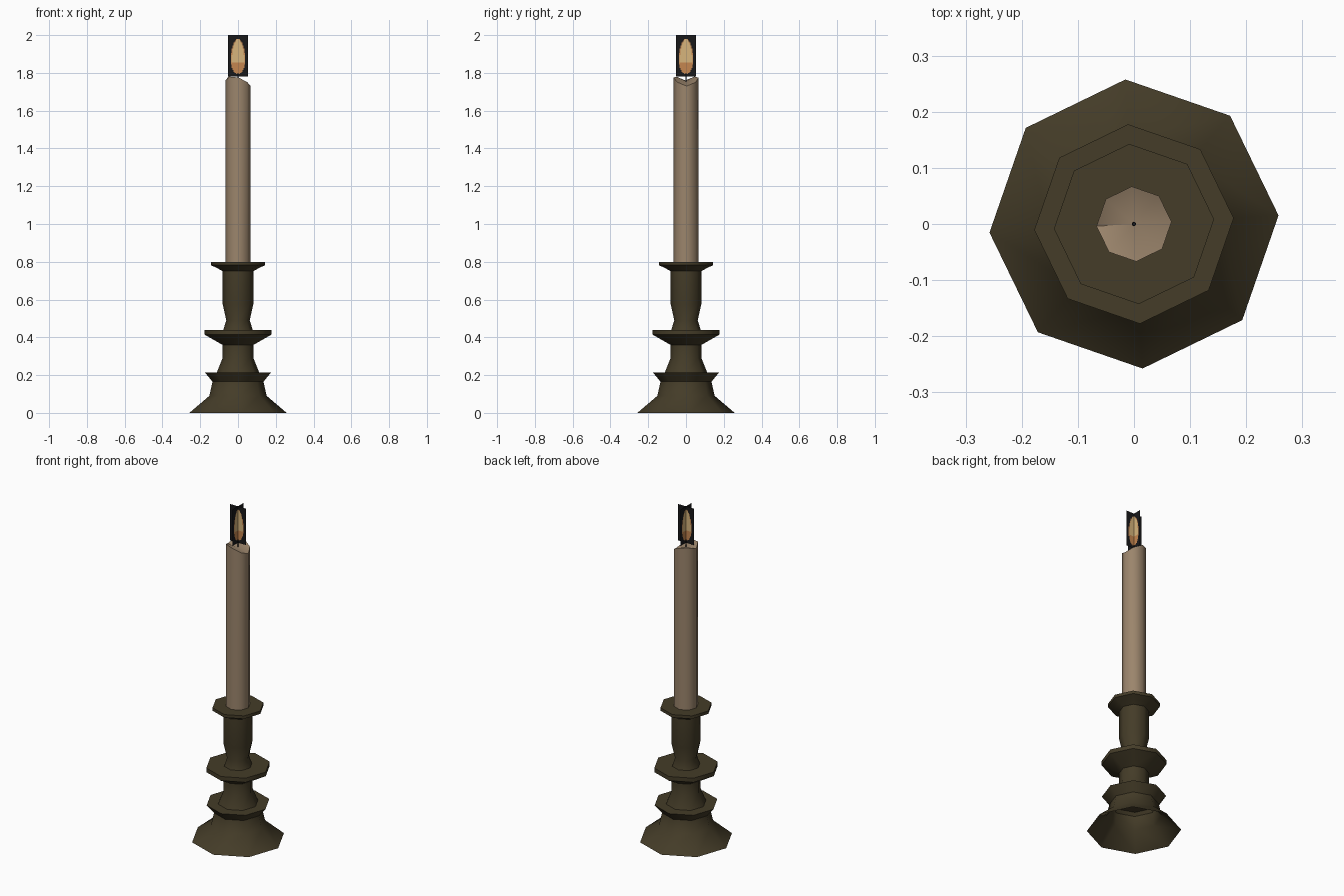
import bpy, bmesh, math

if "Cube" in bpy.data.objects:
    bpy.data.objects.remove(bpy.data.objects["Cube"])

SIDES = 8
TWIST = math.radians(3.4)


def material(name, rgb):
    m = bpy.data.materials.new(name)
    m.diffuse_color = (*rgb, 1)
    m.use_nodes = True
    m.node_tree.nodes["Principled BSDF"].inputs["Base Color"].default_value = m.diffuse_color
    return m


bronze = material("dark bronze", (0.058, 0.045, 0.021))
wax = material("tan wax", (0.33, 0.235, 0.15))
black = material("soot black", (0.009, 0.009, 0.01))
glow = material("flame yellow", (0.68, 0.46, 0.2))
ember = material("flame orange", (0.56, 0.24, 0.08))


def finish(bm, name, mats, smooth=True):
    me = bpy.data.meshes.new(name)
    bm.to_mesh(me)
    bm.free()
    ob = bpy.data.objects.new(name, me)
    bpy.context.collection.objects.link(ob)
    for m in mats:
        me.materials.append(m)
    if smooth:
        bpy.ops.object.select_all(action='DESELECT')
        ob.select_set(True)
        bpy.context.view_layer.objects.active = ob
        bpy.ops.object.shade_smooth_by_angle(angle=math.radians(48))
    return ob


def ring(bm, r, heights):
    return [bm.verts.new((r * math.cos(TWIST + k * math.tau / SIDES),
                          r * math.sin(TWIST + k * math.tau / SIDES), heights[k]))
            for k in range(SIDES)]


def bridge(bm, a, b):
    for k in range(SIDES):
        j = (k + 1) % SIDES
        bm.faces.new((a[k], a[j], b[j], b[k]))


# Candlestick: turned eight-sided profile, open underneath
profile = [(0.258, 0), (0.152, 0.09), (0.135, 0.165), (0.176, 0.215),
           (0.112, 0.215), (0.082, 0.29), (0.082, 0.36), (0.178, 0.415),
           (0.178, 0.44), (0.078, 0.44), (0.062, 0.49), (0.081, 0.575),
           (0.081, 0.75), (0.108, 0.765), (0.143, 0.782), (0.143, 0.8), (0.06, 0.8)]
bm = bmesh.new()
rings = [ring(bm, r, [z] * SIDES) for r, z in profile]
for a, b in zip(rings, rings[1:]):
    bridge(bm, a, b)
finish(bm, "candlestick", [bronze])

# Candle with an unevenly melted top
bm = bmesh.new()
low = ring(bm, 0.067, [0.79] * SIDES)
top = ring(bm, 0.067, [1.73, 1.75, 1.775, 1.78, 1.76, 1.78, 1.775, 1.75])
bridge(bm, low, top)
tip = bm.verts.new((0, 0, 1.755))
for k in range(SIDES):
    bm.faces.new((top[k], top[(k + 1) % SIDES], tip))
finish(bm, "candle", [wax])

# Wick
bm = bmesh.new()
a, b = ring(bm, 0.004, [1.75] * SIDES), ring(bm, 0.003, [1.8] * SIDES)
bridge(bm, a, b)
bm.faces.new(b)
finish(bm, "wick", [black])


# Flame: two crossed dark cards with a flame shape coloured by rule
def flame_card(name, turn):
    bm = bmesh.new()
    nx, nz = 22, 44
    c, s = math.cos(turn), math.sin(turn)
    grid = [[bm.verts.new((c * u, s * u, 1.78 + 0.22 * j / nz))
             for u in [-0.052 + 0.104 * i / nx for i in range(nx + 1)]]
            for j in range(nz + 1)]
    for j in range(nz):
        for i in range(nx):
            f = bm.faces.new((grid[j][i], grid[j][i + 1], grid[j + 1][i + 1], grid[j + 1][i]))
            u = -0.052 + 0.104 * (i + 0.5) / nx
            t = (0.22 * (j + 0.5) / nz - 0.107) / 0.093
            # teardrop: wider below the middle
            half = 0.037 * math.sqrt(max(0, 1 - t * t)) * (1 - 0.15 * t)
            if abs(u) < half:
                f.material_index = 2 if t < -0.35 or abs(u) > half * 0.85 else 1
    finish(bm, name, [black, glow, ember], smooth=False)


flame_card("flame_card_front", 0)
flame_card("flame_card_side", math.pi / 2)
